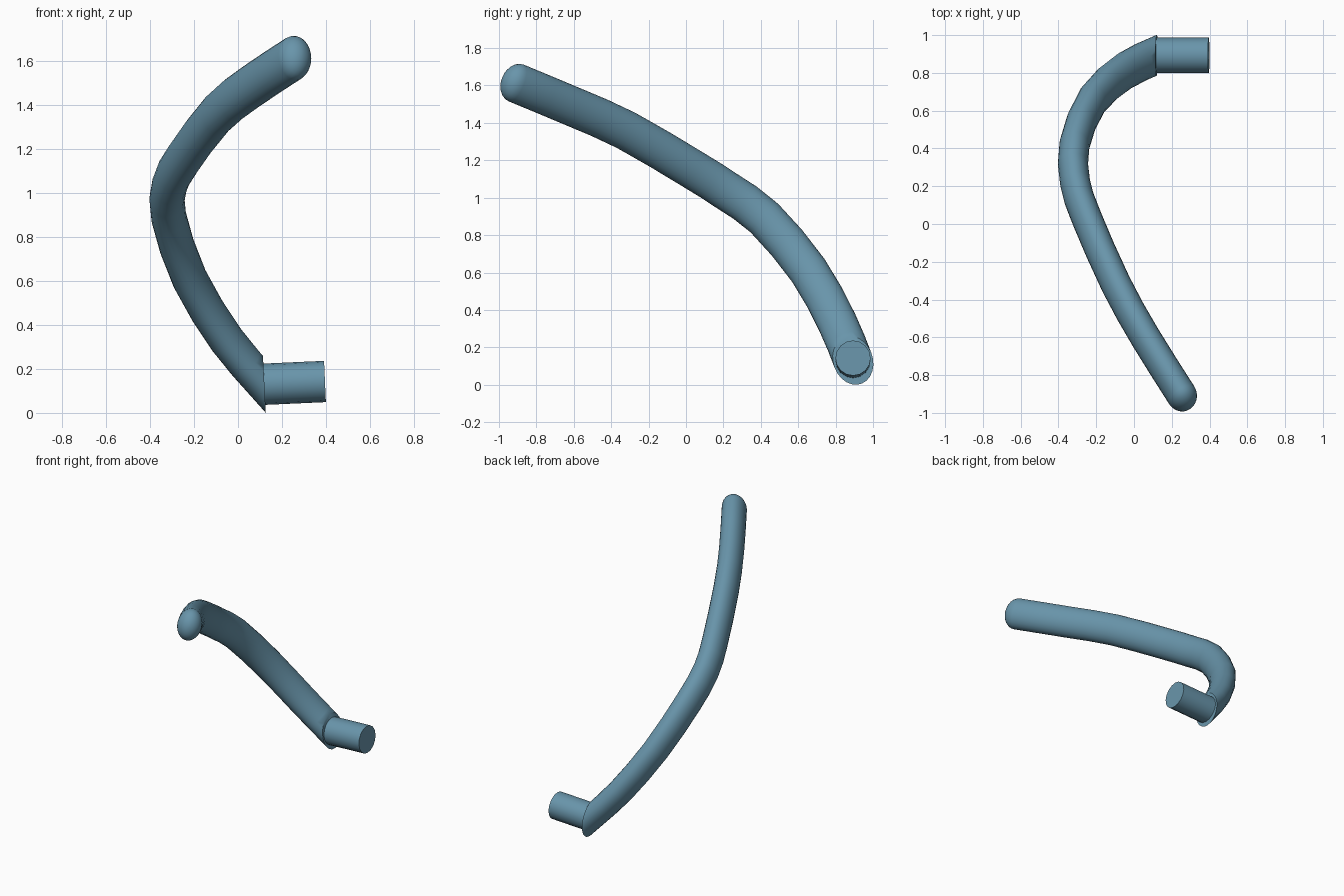
import bpy, bmesh, math
from mathutils import Vector

if "Cube" in bpy.data.objects:
    bpy.data.objects.remove(bpy.data.objects["Cube"])

blue = bpy.data.materials.new("steel blue")
blue.diffuse_color = (0.14, 0.30, 0.405, 1)
blue.use_nodes = True
blue.node_tree.nodes["Principled BSDF"].inputs["Base Color"].default_value = blue.diffuse_color

SIDES = 24
THIN, WIDE = 0.080, 0.106          # half widths of the oval tube
X = Vector((1, 0, 0))

PATH = [Vector(p) for p in (
    (0.12, 0.893, 0.13), (-0.05, 0.81, 0.33), (-0.22, 0.655, 0.61),
    (-0.315, 0.42, 0.89), (-0.312, 0.22, 1.035), (-0.25, 0.03, 1.155),
    (-0.095, -0.32, 1.36), (0.06, -0.60, 1.485), (0.253, -0.907, 1.613))]


def spline(pts, sub):
    """Smooth curve through the points."""
    p = [2 * pts[0] - pts[1]] + pts + [2 * pts[-1] - pts[-2]]
    out = []
    for a, b, c, d in zip(p, p[1:], p[2:], p[3:]):
        for i in range(sub):
            t = i / sub
            out.append(0.5 * (2 * b + (c - a) * t + (2 * a - 5 * b + 4 * c - d) * t**2
                              + (3 * b - a - 3 * c + d) * t**3))
    return out + [pts[-1]]


def loft(name, rings, angle):
    """Skin a list of vertex rings and cap both ends."""
    bm = bmesh.new()
    loops = [[bm.verts.new(v) for v in r] for r in rings]
    n = len(loops[0])
    for a, b in zip(loops, loops[1:]):
        for i in range(n):
            j = (i + 1) % n
            bm.faces.new((a[i], a[j], b[j], b[i]))
    bm.faces.new(loops[0])
    bm.faces.new(loops[-1])
    bmesh.ops.recalc_face_normals(bm, faces=bm.faces)
    me = bpy.data.meshes.new(name)
    bm.to_mesh(me)
    bm.free()
    me.materials.append(blue)
    ob = bpy.data.objects.new(name, me)
    bpy.context.collection.objects.link(ob)
    bpy.ops.object.select_all(action='DESELECT')
    ob.select_set(True)
    bpy.context.view_layer.objects.active = ob
    bpy.ops.object.shade_smooth_by_angle(angle=math.radians(angle))
    return ob


def oval(c, u, w, n=SIDES):
    return [c + u * math.cos(2 * math.pi * i / n) + w * math.sin(2 * math.pi * i / n)
            for i in range(n)]


# Curved arm: oval section, mitred at the foot, rounded at the tip
pts = spline(PATH, 2)
rings = []
for i, c in enumerate(pts):
    t = (pts[min(i + 1, len(pts) - 1)] - pts[max(i - 1, 0)]).normalized()
    w = X.cross(t).normalized()
    u = t.cross(w)
    if i == 0:                      # slide the first ring onto the joint plane
        n = Vector((1, 0, 0.05))
        u0, w0 = u * THIN, w * WIDE
        rings.append(oval(c, u0 - t * (u0.dot(n) / t.dot(n)),
                          w0 - t * (w0.dot(n) / t.dot(n))))
    else:
        rings.append(oval(c, u * THIN, w * WIDE))
for k in range(1, 7):               # rounded tip
    a = math.radians(14 * k)
    rings.append(oval(pts[-1] + t * 0.082 * math.sin(a),
                      u * THIN * math.cos(a), w * WIDE * math.cos(a)))
loft("curved_arm", rings, 45)

# Short straight peg at the foot
axis = Vector((1, 0, 0.045)).normalized()
side = Vector((0, 1, 0))
up = axis.cross(side)
start = Vector((0.11, 0.893, 0.13))
loft("straight_peg", [oval(start + axis * d, side * 0.094, up * 0.094, 16)
                      for d in (0, 0.286)], 45)
